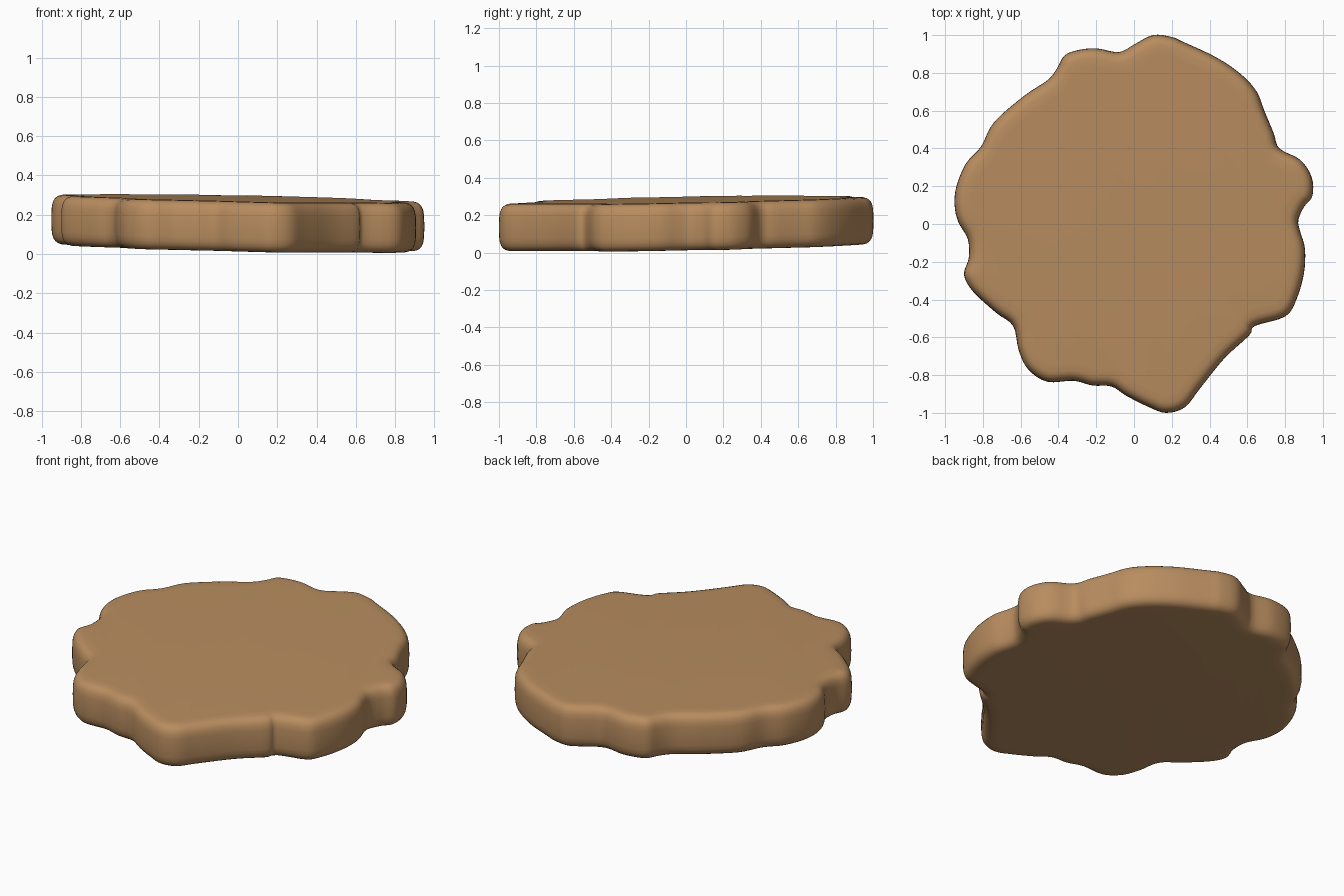
import bpy
import bmesh
import math
from mathutils import Vector

default_cube = bpy.data.objects.get("Cube")
if default_cube:
    bpy.data.objects.remove(default_cube, do_unlink=True)

# Irregular lobed outline, counter-clockwise
OUTLINE = [
    (.87, .02), (.9, .09), (.945, .15), (.94, .25), (.88, .34), (.77, .4),
    (.74, .48), (.69, .6), (.65, .7), (.57, .79), (.44, .88), (.27, .96),
    (.2, .99), (.1, 1), (0, .95), (-.08, .91), (-.2, .93), (-.3, .92),
    (-.37, .89), (-.41, .82), (-.46, .76), (-.58, .68), (-.74, .54),
    (-.81, .41), (-.89, .32), (-.94, .2), (-.95, .1), (-.93, .01),
    (-.88, -.08), (-.875, -.18), (-.9, -.27), (-.85, -.36), (-.73, -.47),
    (-.64, -.54), (-.61, -.67), (-.56, -.77), (-.46, -.835), (-.32, -.83),
    (-.22, -.855), (-.12, -.86), (-.04, -.91), (.08, -.97), (.17, -1),
    (.27, -.97), (.35, -.87), (.48, -.71), (.61, -.59), (.64, -.54),
    (.8, -.49), (.86, -.4), (.9, -.26), (.905, -.13), (.88, -.04),
]


def smooth_loop(points, steps=4):
    """Closed Catmull-Rom curve through the points."""
    pts = [Vector(p) for p in points]
    n = len(pts)
    loop = []
    for i in range(n):
        a, b, c, d = (pts[(i + k) % n] for k in (-1, 0, 1, 2))
        for s in range(steps):
            t = s / steps
            loop.append((2 * b + (c - a) * t + (2 * a - 5 * b + 4 * c - d) * t ** 2
                         + (3 * b - a - 3 * c + d) * t ** 3) / 2)
    return loop


def inward_normals(loop, blur=4):
    """Inward directions, softened so that tight lobes do not fold."""
    n = len(loop)
    normals = []
    for i in range(n):
        along = loop[(i + 1) % n] - loop[i - 1]
        normals.append(Vector((-along.y, along.x)).normalized())
    for _ in range(blur):
        normals = [(normals[i - 1] + normals[i] * 2 + normals[(i + 1) % n]).normalized()
                   for i in range(n)]
    return normals


def slab_height(p, level):
    """Height on the gently tilted slab, level 0 at the base and 1 on top."""
    return .028 + .255 * level - .02 * p.x + .018 * p.y


# Rounded edge profile: (inset, level) from base to top
SEGMENTS = 14
POWER = .55
profile = []
for k in range(SEGMENTS + 1):
    angle = math.pi * (k / SEGMENTS - .5)
    inset = .095 * (1 - math.cos(angle) ** POWER) if abs(angle) < 1.57 else .095
    level = .5 + .5 * math.copysign(abs(math.sin(angle)) ** POWER, angle)
    profile.append((inset, level))

# Slab: stacked rings with flat caps
outline = smooth_loop(OUTLINE)
normals = inward_normals(outline)
count = len(outline)
bm = bmesh.new()
rings = []
for inset, level in profile:
    ring = []
    for p, normal in zip(outline, normals):
        q = p + normal * inset
        ring.append(bm.verts.new((q.x, q.y, slab_height(q, level))))
    rings.append(ring)
for lower, upper in zip(rings, rings[1:]):
    for i in range(count):
        j = (i + 1) % count
        bm.faces.new((lower[i], lower[j], upper[j], upper[i]))
bm.faces.new(rings[-1])
bm.faces.new(rings[0][::-1])
mesh = bpy.data.meshes.new("stone_slab")
bm.to_mesh(mesh)
bm.free()
slab = bpy.data.objects.new("stone_slab", mesh)
bpy.context.collection.objects.link(slab)

# Single warm brown
colour = (.48, .265, .115, 1)
brown = bpy.data.materials.new("warm_brown")
brown.use_nodes = True
brown.diffuse_color = colour
shader = next(n for n in brown.node_tree.nodes if n.type == "BSDF_PRINCIPLED")
shader.inputs["Base Color"].default_value = colour
mesh.materials.append(brown)

bpy.context.view_layer.objects.active = slab
slab.select_set(True)
bpy.ops.object.shade_smooth_by_angle(angle=math.radians(40))
